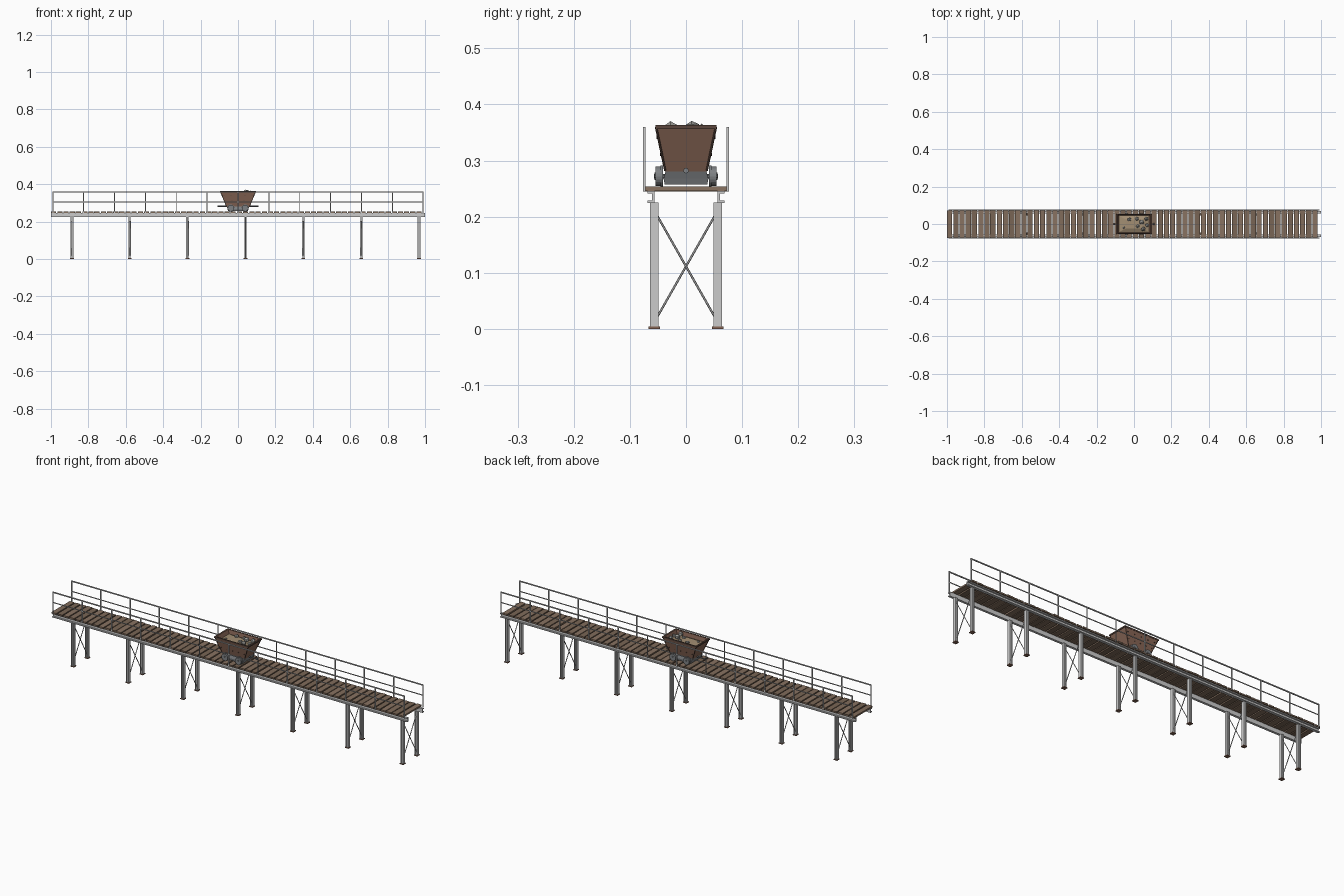
import bpy, bmesh, math, random
from mathutils import Vector

if "Cube" in bpy.data.objects:
    bpy.data.objects.remove(bpy.data.objects["Cube"])
random.seed(4)


def material(name, col):
    m = bpy.data.materials.new(name)
    m.diffuse_color = (*col, 1)
    m.use_nodes = True
    m.node_tree.nodes["Principled BSDF"].inputs["Base Color"].default_value = m.diffuse_color
    return m


WOOD = [material("wood_%d" % i, c) for i, c in enumerate(
    [(0.22, 0.15, 0.105), (0.19, 0.13, 0.09), (0.25, 0.17, 0.12)])]
RUST = material("rust", (0.24, 0.13, 0.09))
DARK = material("dark_rust", (0.10, 0.06, 0.045))
SAND = material("sand", (0.36, 0.27, 0.17))
STEEL = material("steel", (0.21, 0.22, 0.23))
STONE = material("stone", (0.34, 0.34, 0.32))


def finish(name, bm, mat=None):
    bmesh.ops.recalc_face_normals(bm, faces=bm.faces)
    me = bpy.data.meshes.new(name)
    bm.to_mesh(me)
    bm.free()
    ob = bpy.data.objects.new(name, me)
    bpy.context.collection.objects.link(ob)
    if mat:
        me.materials.append(mat)
    return ob


def add_box(bm, c, s):
    for v in bmesh.ops.create_cube(bm, size=1)["verts"]:
        v.co = Vector(c) + Vector((v.co.x * s[0], v.co.y * s[1], v.co.z * s[2]))


def add_bar(bm, a, b, r, n=8):
    a, b = Vector(a), Vector(b)
    q = (b - a).to_track_quat("Z", "Y")
    vs = bmesh.ops.create_cone(bm, cap_ends=True, segments=n, radius1=r,
                               radius2=r, depth=(b - a).length)["verts"]
    for v in vs:
        v.co = q @ v.co + (a + b) / 2


def add_loft(bm, rings, cap=(True, True)):
    """Stack of rectangles (half x, half y, z) joined by faces."""
    loops = [[bm.verts.new((sx * hx, sy * hy, z)) for sx, sy in
              ((-1, -1), (1, -1), (1, 1), (-1, 1))] for hx, hy, z in rings]
    for a, b in zip(loops, loops[1:]):
        for i in range(4):
            j = (i + 1) % 4
            bm.faces.new((a[i], a[j], b[j], b[i]))
    if cap[0]:
        bm.faces.new(loops[0])
    if cap[1]:
        bm.faces.new(loops[-1])


# Deck planks, slightly uneven
for k in range(3):
    bm = bmesh.new()
    for i in range(k, 60, 3):
        x = -0.985 + i * 0.0331 + random.uniform(-0.001, 0.001)
        add_box(bm, (x, random.uniform(-0.001, 0.001), 0.2495 + random.uniform(-0.0006, 0.0006)),
                (random.uniform(0.026, 0.029), random.uniform(0.147, 0.152), 0.008))
    finish("deck_planks_%d" % k, bm, WOOD[k])

for s, side in ((-1, "front"), (1, "back")):
    # Long channel beam
    bm = bmesh.new()
    add_box(bm, (0, s * 0.0585, 0.235), (2, 0.004, 0.021))
    for z in (0.2265, 0.2435):
        add_box(bm, (0, s * 0.0625, z), (2, 0.012, 0.004))
    finish(side + "_beam", bm)
    # Guard rail
    bm = bmesh.new()
    for i in range(13):
        add_box(bm, (-0.99 + i * 0.165, s * 0.0745, 0.301), (0.005, 0.004, 0.112))
    add_box(bm, (0, s * 0.0745, 0.357), (1.985, 0.005, 0.005))
    add_box(bm, (0, s * 0.0745, 0.305), (1.985, 0.003, 0.004))
    finish(side + "_guard_rail", bm)

# Trestle legs with cross bracing
LEG_X = [-0.888 + i * 0.3093 for i in range(7)]
legs, feet, braces = bmesh.new(), bmesh.new(), bmesh.new()
for x in LEG_X:
    for s in (-1, 1):
        y = s * 0.0565
        add_box(legs, (x, y, 0.1145), (0.004, 0.013, 0.221))
        for d in (-0.006, 0.006):
            add_box(legs, (x + d, y, 0.1145), (0.003, 0.015, 0.221))
        add_box(feet, (x, y, 0.002), (0.02, 0.02, 0.004))
        add_bar(braces, (x + s * 0.002, -s * 0.052, 0.203),
                (x + s * 0.002, s * 0.052, 0.02), 0.002, 6)
finish("legs", legs)
finish("foot_plates", feet, RUST)
finish("cross_braces", braces)

# Cart hopper: tapered open tub
bm = bmesh.new()
add_loft(bm, [(0.062, 0.037, 0.281), (0.094, 0.0535, 0.362),
              (0.089, 0.0485, 0.362), (0.060, 0.034, 0.287)])
finish("cart_hopper", bm, RUST)

# Hopper rim and rivets
bm = bmesh.new()
add_loft(bm, [(0.094, 0.0532, 0.356), (0.0965, 0.0545, 0.356), (0.0965, 0.0545, 0.363),
              (0.0885, 0.048, 0.363)], (False, False))
for s in (-1, 1):
    for z in (0.311, 0.341):
        t = (z - 0.281) / 0.081
        y, hx = 0.037 + 0.0165 * t, 0.062 + 0.032 * t
        for i in range(5):
            x = (i - 2) * hx * 0.44
            add_bar(bm, (x, s * (y - 0.002), z), (x, s * (y + 0.003), z), 0.0024, 6)
    # Corner straps
    for e in (-1, 1):
        add_bar(bm, (e * 0.062, s * 0.037, 0.282), (e * 0.094, s * 0.0535, 0.360), 0.002, 6)
finish("hopper_trim", bm, DARK)

# Load: sand bed with rocks
bm = bmesh.new()
add_loft(bm, [(0.075, 0.042, 0.33), (0.082, 0.0445, 0.342), (0.045, 0.025, 0.351)])
finish("sand_load", bm, SAND)
bm = bmesh.new()
for x, y, z, r in ((-0.025, 0.024, 0.353, 0.011), (0.016, 0.028, 0.352, 0.011),
                   (0.042, 0.010, 0.359, 0.014), (0.05, -0.028, 0.358, 0.013),
                   (0.066, 0.028, 0.354, 0.012), (0.02, -0.012, 0.352, 0.01),
                   (0.07, -0.006, 0.351, 0.011), (-0.055, -0.02, 0.347, 0.008)):
    for v in bmesh.ops.create_icosphere(bm, subdivisions=1, radius=r)["verts"]:
        v.co *= random.uniform(0.85, 1.1)
        v.co.z *= 0.9
        v.co += Vector((x, y, z))
finish("rocks", bm, STONE)

# Chassis, axles and couplers
bm = bmesh.new()
add_loft(bm, [(0.052, 0.038, 0.2575), (0.056, 0.040, 0.268), (0.062, 0.036, 0.282)])
for e in (-1, 1):
    add_bar(bm, (e * 0.055, 0, 0.282), (e * 0.108, 0, 0.282), 0.003)
    add_bar(bm, (e * 0.105, 0, 0.282), (e * 0.109, 0, 0.282), 0.005)
    add_bar(bm, (e * 0.038, -0.057, 0.272), (e * 0.038, 0.057, 0.272), 0.004, 10)
finish("cart_chassis", bm, STEEL)

# Flanged wheels
bm = bmesh.new()
for e in (-1, 1):
    for s in (-1, 1):
        add_bar(bm, (e * 0.038, s * 0.041, 0.272), (e * 0.038, s * 0.045, 0.272), 0.0195, 20)
        add_bar(bm, (e * 0.038, s * 0.045, 0.272), (e * 0.038, s * 0.054, 0.272), 0.0175, 20)
        add_bar(bm, (e * 0.038, s * 0.054, 0.272), (e * 0.038, s * 0.056, 0.272), 0.007, 10)
finish("cart_wheels", bm, STEEL)
